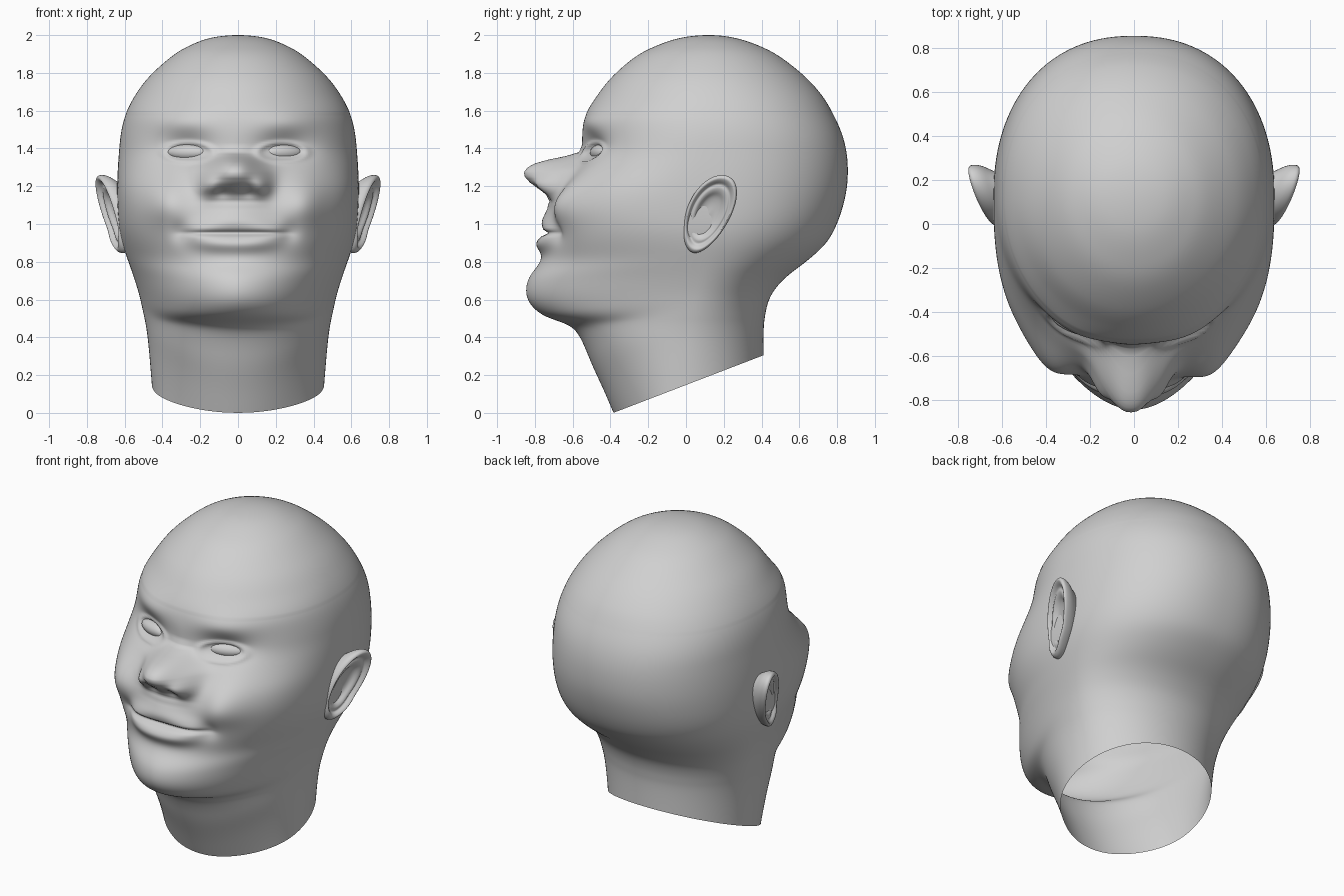
import bpy, bmesh
from math import sin, cos, pi, exp, sqrt
from mathutils import Vector

default_cube = bpy.data.objects.get("Cube")
if default_cube:
    bpy.data.objects.remove(default_cube)

GREY = (0.63, 0.63, 0.63, 1)
clay = bpy.data.materials.new("grey_clay")
clay.use_nodes = True
clay.diffuse_color = GREY
clay.node_tree.nodes["Principled BSDF"].inputs["Base Color"].default_value = GREY

FACE_X = -0.015   # the face sits slightly off centre
COLUMNS = 220
STEPS = 10


def finish(bm, name):
    bmesh.ops.recalc_face_normals(bm, faces=bm.faces)
    mesh = bpy.data.meshes.new(name)
    bm.to_mesh(mesh)
    bm.free()
    mesh.materials.append(clay)
    mesh.shade_smooth()
    obj = bpy.data.objects.new(name, mesh)
    bpy.context.collection.objects.link(obj)
    return obj


def loft(bm, rings):
    """Join closed rings of points with quads."""
    rows = [[bm.verts.new(p) for p in ring] for ring in rings]
    for upper, lower in zip(rows, rows[1:]):
        for i in range(len(upper)):
            j = (i + 1) % len(upper)
            bm.faces.new((upper[i], upper[j], lower[j], lower[i]))
    bmesh.ops.remove_doubles(bm, verts=bm.verts, dist=0.0005)


def spline(rows, steps):
    """Smooth curve through rows 1..-2; the end rows only steer it."""
    for a, b, c, d in zip(rows, rows[1:], rows[2:], rows[3:]):
        for k in range(steps):
            t = k / steps
            yield [0.5 * (2 * q + (r - p) * t + (2 * p - 5 * q + 4 * r - s) * t * t
                          + (3 * q - p - 3 * r + s) * t ** 3)
                   for p, q, r, s in zip(a, b, c, d)]


def relax(rows, start, reach):
    """Average neighbouring rows below the crown."""
    for i, row in enumerate(rows):
        near = rows[i - reach:i + reach + 1]
        if i < start or i + reach >= len(rows):
            yield row
        else:
            yield [sum(values) / len(near) for values in zip(*near)]


def ramp(x, low, high):
    t = min(1, max(0, (x - low) / (high - low)))
    return t * t * (3 - 2 * t)


def bump(x, z, cx, cz, sx, sz):
    return exp(-((x - cx) / sx) ** 2 - ((z - cz) / sz) ** 2)


# Head outline: height, front, back, half width, squareness of the front
outline = [
    (1.985, .26, -.03, -.145, 2), (2, .12, .12, 0, 2), (1.985, -.03, .26, .145, 2),
    (1.94, -.165, .395, .265, 2), (1.88, -.275, .505, .36, 2), (1.78, -.39, .63, .47, 2),
    (1.68, -.47, .72, .545, 2), (1.58, -.53, .78, .595, 2.1), (1.48, -.55, .825, .62, 2.1),
    (1.38, -.555, .85, .63, 2.2), (1.28, -.6, .857, .637, 2.4), (1.18, -.66, .85, .64, 2.6),
    (1.08, -.7, .827, .638, 2.6), (.98, -.715, .79, .63, 2.45), (.89, -.745, .735, .61, 2.2),
    (.8, -.77, .635, .58, 2), (.72, -.83, .53, .552, 1.87), (.64, -.847, .46, .527, 1.84),
    (.57, -.82, .43, .51, 1.86), (.51, -.745, .418, .497, 1.95), (.46, -.61, .412, .487, 2.05),
    (.38, -.55, .41, .476, 2.15), (.26, -.5, .41, .465, 2.15), (.12, -.435, .41, .454, 2.15),
    (-.02, -.375, .41, .445, 2.15), (-.14, -.32, .41, .44, 2.15), (-.26, -.27, .41, .44, 2.15)]

# Nose ridge: height, projection
ridge = [(1.42, 0), (1.38, .012), (1.358, .08), (1.338, .17), (1.32, .222), (1.3, .248),
         (1.275, .255), (1.25, .235), (1.22, .19), (1.155, .06), (1.12, .015), (1.08, 0)]


def nose_height(z):
    for (z1, h1), (z2, h2) in zip(ridge, ridge[1:]):
        if z2 <= z <= z1:
            return h2 + (h1 - h2) * (z - z2) / (z1 - z2)
    return 0


def features(x, z):
    """How far the face stands forward of the plain head."""
    x -= FACE_X
    a = abs(x)
    # Nose with wings and nostrils
    width = .145 - .065 * ramp(z, 1.27, 1.38)
    out = nose_height(z) * exp(-(a / width) ** 2.4)
    out += .07 * bump(a, z, .14, 1.205, .055, .06)
    out -= .012 * bump(a, z, .07, 1.165, .035, .025)
    # Lips, the line between them and the mouth corners
    lip = exp(-(a / .235) ** 4)
    out += lip * .04 * exp(-((z - 1.0 + .5 * x * x) / .05) ** 2)
    out += lip * .05 * exp(-((z - .9 - .3 * x * x) / .05) ** 2)
    out -= exp(-(a / .26) ** 6) * .03 * exp(-((z - .952) / .012) ** 2)
    out -= .024 * bump(a, z, .285, .955, .05, .05)
    out += .033 * bump(x, z, 0, 1.075, .16, .07)
    # Cheeks and brows
    out += .06 * bump(a, z, .37, 1.11, .11, .13)
    out += .018 * bump(a, z, .28, 1.54, .15, .06)
    # Eye sockets with raised lids
    out -= .05 * bump(a, z, .26, 1.405, .14, .075)
    lid = sqrt(((a - .25) / .108) ** 2 + ((z - 1.38) / .042) ** 2)
    out += .013 * exp(-((lid - 1.2) / .22) ** 2)
    return out


# Head and neck
rows = list(relax(list(spline(outline, STEPS)), 60, 4))
rings = []
for index, (z, front, back, half, power) in enumerate(rows):
    mid = .12 * ramp(z, .2, 1.1)
    half = max(half, .0001)
    jaw_rise = 14 * (1 - ramp(z, .55, 1.0))
    back_power = 2.02 + .22 * ramp(z, .5, 1.1) * (1 - ramp(z, 1.4, 1.9))
    ring = []
    for i in range(COLUMNS):
        t = 2 * pi * i / COLUMNS
        angle = t - .45 * cos(t)      # columns gather at the face
        c, s = cos(angle), sin(angle)
        if s < 0:
            # The underside of the jaw climbs towards the ears
            place = min(index + jaw_rise * c * c, len(rows) - 1.001)
            low = int(place)
            front = rows[low][1] + (rows[low + 1][1] - rows[low][1]) * (place - low)
        depth = max(mid - front if s < 0 else back - mid, .0001)
        n = power if s < 0 else back_power
        r = (abs(c / half) ** n + abs(s / depth) ** n) ** (-1 / n)
        x, y = r * c, mid + r * s
        if s < 0:
            y -= features(x, z) * ramp(-s, .1, .5)
        ring.append((x, y, z))
    rings.append(ring)
bm = bmesh.new()
loft(bm, rings)
# Slanted open cut under the neck
bmesh.ops.bisect_plane(bm, geom=bm.verts[:] + bm.edges[:] + bm.faces[:],
                       plane_co=(0, -.385, 0), plane_no=Vector((0, -.305, .795)).normalized(),
                       clear_inner=True)
finish(bm, "head_and_neck")

# Ear cross-section from the bowl over the rim to the root: radius, outward offset
ear_profile = [(.0, -.03), (.01, -.03), (.25, -.032), (.45, -.024), (.58, -.006), (.68, .0),
               (.77, -.004), (.85, .012), (.93, .02), (1, .006), (1, -.02), (.95, -.045),
               (.84, -.075), (.74, -.11), (.68, -.16), (.64, -.22)]

for side, label in ((1, "left"), (-1, "right")):
    # Eyeball
    bm = bmesh.new()
    bmesh.ops.create_uvsphere(bm, u_segments=32, v_segments=20, radius=1)
    for v in bm.verts:
        x, y, z = v.co
        v.co = (FACE_X + side * (.25 + .108 * x), -.45 + .05 * y + .03 * x, 1.378 + .043 * z)
    finish(bm, label + "_eye")

    # Ear, flaring outwards to the back and top, with a filled lobe
    rings = []
    for radius, offset in spline(ear_profile, 3):
        ring = []
        for i in range(48):
            t = 2 * pi * i / 48
            v = radius * sin(t)
            y = .12 + .07 * v + .122 * (1 + .15 * v) * radius * cos(t)
            x = .63 + .3 * y + .04 * v + offset + .012 * ramp(-v, .35, .75)
            ring.append((side * x, y, 1.053 + .205 * v))
        rings.append(ring)
    bm = bmesh.new()
    loft(bm, rings)
    finish(bm, label + "_ear")
